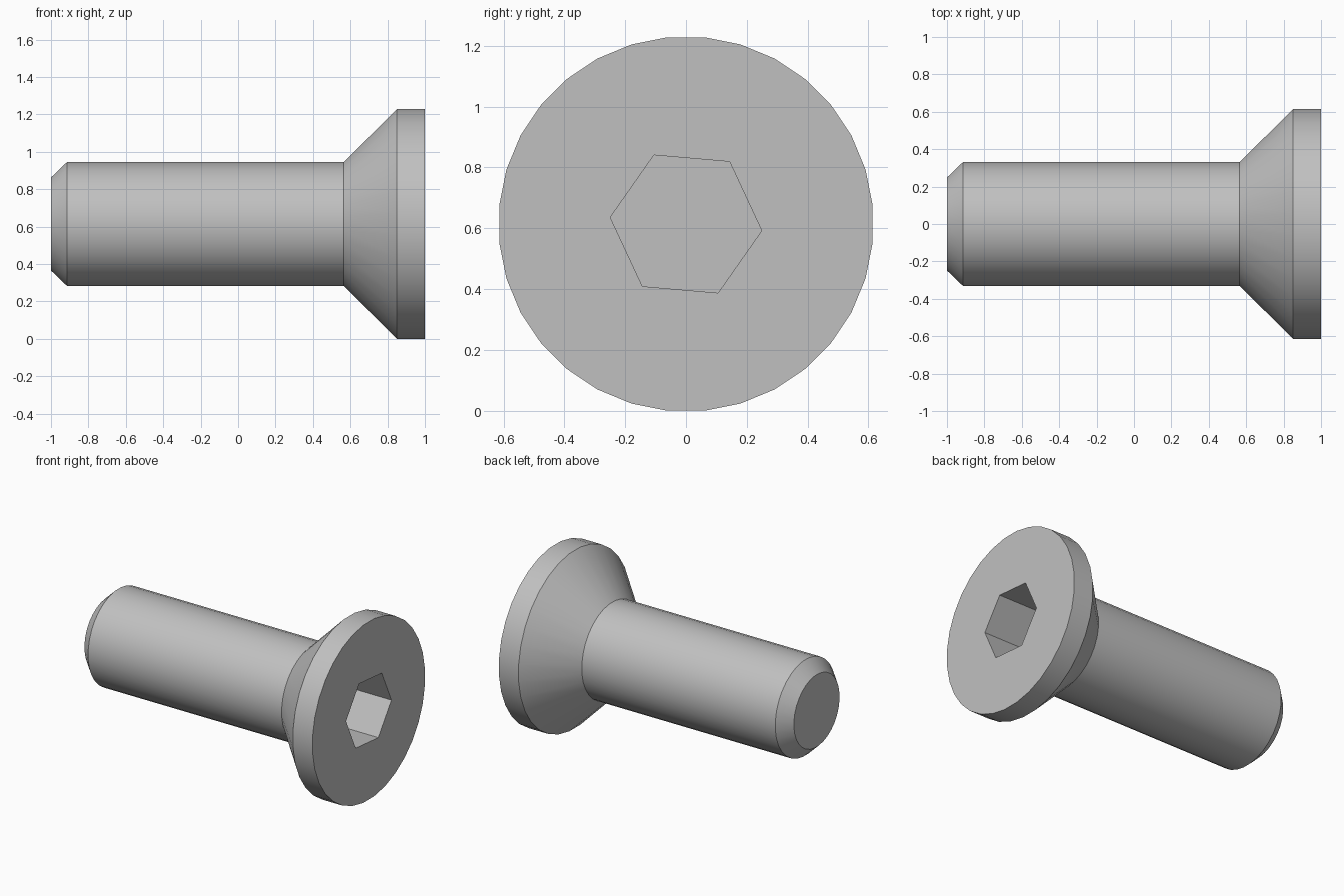
import bpy, bmesh
from math import cos, sin, pi, radians

if "Cube" in bpy.data.objects:
    bpy.data.objects.remove(bpy.data.objects["Cube"], do_unlink=True)

AXIS_Z = 0.614
SIDES = 32
SOCKET_DEPTH = 0.31

steel = bpy.data.materials.new("grey_steel")
colour = (0.53, 0.53, 0.53, 1)
steel.diffuse_color = colour
steel.use_nodes = True
steel.node_tree.nodes["Principled BSDF"].inputs["Base Color"].default_value = colour

bm = bmesh.new()


def ring(x, radius, sides, phase):
    """Closed loop of vertices around the screw axis."""
    angles = [phase + 2 * pi * i / sides for i in range(sides)]
    return [bm.verts.new((x, radius * cos(a), AXIS_Z + radius * sin(a))) for a in angles]


def skin(a, b):
    """Quads between two loops of equal length."""
    for i in range(len(a)):
        j = (i + 1) % len(a)
        bm.faces.new((a[i], a[j], b[j], b[i]))


def loop_edges(loop):
    return [bm.edges.get((loop[i - 1], loop[i])) for i in range(len(loop))]


# Tip chamfer, shank, countersunk cone and head rim
profile = [(-1, 0.25), (-0.915, 0.332), (0.565, 0.332), (0.85, 0.617), (1, 0.617)]
rings = [ring(x, r, SIDES, pi / SIDES) for x, r in profile]
for a, b in zip(rings, rings[1:]):
    skin(a, b)
bm.faces.new(rings[0])

# Hexagonal socket walls and floor
mouth = ring(1, 0.25, 6, radians(-5))
floor = ring(1 - SOCKET_DEPTH, 0.25, 6, radians(-5))
skin(mouth, floor)
bm.faces.new(floor)

# Flat head face around the socket
bmesh.ops.bridge_loops(bm, edges=loop_edges(rings[-1]) + loop_edges(mouth))
bmesh.ops.recalc_face_normals(bm, faces=bm.faces)

mesh = bpy.data.meshes.new("countersunk_screw")
bm.to_mesh(mesh)
bm.free()
mesh.materials.append(steel)
screw = bpy.data.objects.new("countersunk_screw", mesh)
bpy.context.collection.objects.link(screw)

# Smooth round sides with crisp rims
bpy.ops.object.select_all(action="DESELECT")
screw.select_set(True)
bpy.context.view_layer.objects.active = screw
bpy.ops.object.shade_smooth_by_angle(angle=radians(30))
